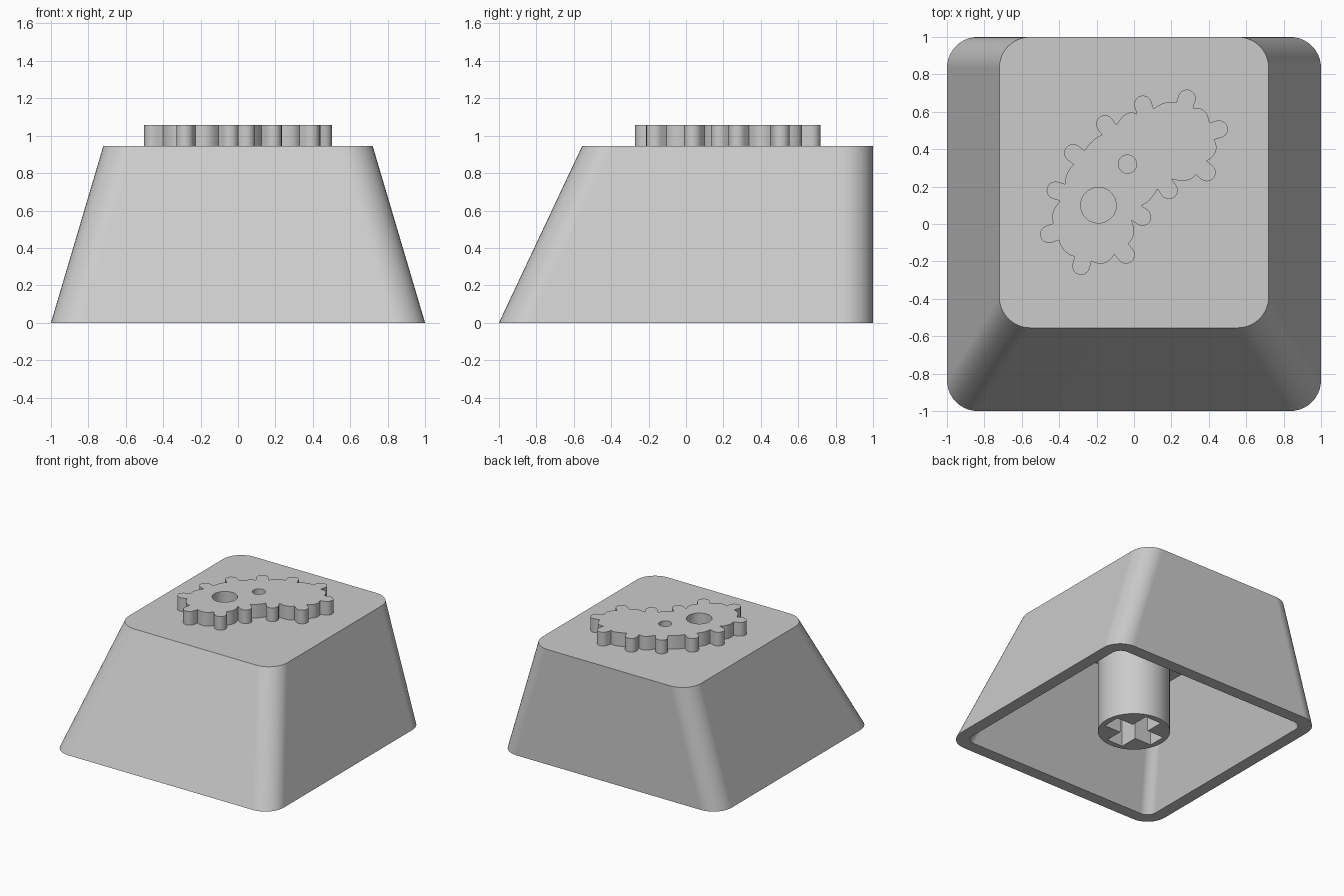
import bpy, bmesh
from math import sin, cos, pi, radians
from mathutils import Vector

if "Cube" in bpy.data.objects:
    bpy.data.objects.remove(bpy.data.objects["Cube"], do_unlink=True)

grey = bpy.data.materials.new("light_grey")
grey.use_nodes = True
COLOUR = (0.6, 0.6, 0.6, 1)
grey.diffuse_color = COLOUR
grey.node_tree.nodes["Principled BSDF"].inputs["Base Color"].default_value = COLOUR


def finish(obj):
    """Clean the mesh, colour it and smooth the gentle edges."""
    bm = bmesh.new()
    bm.from_mesh(obj.data)
    bmesh.ops.remove_doubles(bm, verts=bm.verts, dist=0.0001)
    bmesh.ops.recalc_face_normals(bm, faces=bm.faces)
    bm.to_mesh(obj.data)
    bm.free()
    obj.data.materials.clear()
    obj.data.materials.append(grey)
    bpy.ops.object.select_all(action='DESELECT')
    obj.select_set(True)
    bpy.context.view_layer.objects.active = obj
    bpy.ops.object.shade_smooth_by_angle(angle=radians(30))


def arc(centre, radius, start, sweep, steps):
    angles = [start + sweep * i / steps for i in range(steps + 1)]
    return [Vector((centre[0] + radius * cos(a), centre[1] + radius * sin(a))) for a in angles]


def circle(centre, radius, steps=48):
    return arc(centre, radius, 0, 2 * pi, steps)[:-1]


def extrude_outlines(name, outlines, bottom, top):
    """Extrude a flat outline; any further outlines become holes."""
    curve = bpy.data.curves.new(name, 'CURVE')
    curve.dimensions = '2D'
    curve.fill_mode = 'BOTH'
    curve.extrude = (top - bottom) / 2
    for outline in outlines:
        spline = curve.splines.new('POLY')
        spline.points.add(len(outline) - 1)
        for point, p in zip(spline.points, outline):
            point.co = (p[0], p[1], 0, 1)
        spline.use_cyclic_u = True
    obj = bpy.data.objects.new(name, curve)
    bpy.context.collection.objects.link(obj)
    bpy.ops.object.select_all(action='DESELECT')
    obj.select_set(True)
    bpy.context.view_layer.objects.active = obj
    bpy.ops.object.convert(target='MESH')
    obj = bpy.context.view_layer.objects.active
    obj.location.z = (bottom + top) / 2
    finish(obj)
    return obj


def rounded_loop(bm, half_width, front, back, radius, z):
    x, y0, y1 = half_width - radius, front + radius, back - radius
    corners = [(x, y1), (-x, y1), (-x, y0), (x, y0)]
    return [bm.verts.new((p.x, p.y, z)) for i, c in enumerate(corners)
            for p in arc(c, radius, i * pi / 2, pi / 2, 10)]


# Hollow cap: tapered outer wall, flat top, rim and inner cavity
TOP, CEILING = 0.945, 0.845
bm = bmesh.new()
loops = [rounded_loop(bm, 0.72, -0.555, 1, 0.165, TOP),
         rounded_loop(bm, 1, -1, 1, 0.165, 0),
         rounded_loop(bm, 0.9, -0.9, 0.9, 0.08, 0),
         rounded_loop(bm, 0.65, -0.5, 0.9, 0.08, CEILING)]
for a, b in zip(loops, loops[1:]):
    for i in range(len(a)):
        j = (i + 1) % len(a)
        bm.faces.new((a[i], a[j], b[j], b[i]))
bm.faces.new(loops[0])
bm.faces.new(loops[-1])
mesh = bpy.data.meshes.new("cap_shell")
bm.to_mesh(mesh)
bm.free()
shell = bpy.data.objects.new("cap_shell", mesh)
bpy.context.collection.objects.link(shell)
finish(shell)
shell.modifiers.new("flat_walls", 'WEIGHTED_NORMAL').keep_sharp = True

# Stem with a cross-shaped socket, solid above the socket
LONG, SLIM = 0.225, 0.073
cross = []
for turn in range(4):
    c, s = cos(turn * pi / 2), sin(turn * pi / 2)
    for x, y in ((LONG, -SLIM), (LONG, SLIM), (SLIM, SLIM)):
        cross.append((x * c - y * s, x * s + y * c))
SOCKET_TOP = 0.45
extrude_outlines("stem_socket", [circle((0, 0), 0.272), cross], 0.01, SOCKET_TOP)
extrude_outlines("stem_post", [circle((0, 0), 0.272)], SOCKET_TOP, CEILING + 0.01)

# Toothed emblem: tooth tip centres, and the body edge after each, clockwise
teeth = [(.283, .672), (.455, .507), (.39, .275), (.187, .18), (.045, .037), (-.043, -.165),
         (-.283, -.225), (-.455, -.055), (-.42, .18), (-.326, .38), (-.155, .535), (.048, .64)]
gaps = [(.374, .607), (.438, .388), (.283, .233), (.085, .13), (0, -.05), (-.16, -.21),
        (-.37, -.145), (-.433, .065), (-.358, .27), (-.215, .45), (-.04, .59), (.17, .65)]
teeth = [Vector(t) for t in teeth]
gaps = [Vector(g) for g in gaps]
TOOTH, NECK = 0.047, 0.04

shapes = []
for i, tip in enumerate(teeth):
    chord = (teeth[(i + 1) % len(teeth)] - teeth[i - 1]).normalized()
    out = Vector((-chord.y, chord.x))
    shape = [tip - chord * TOOTH - out * NECK]
    for k in range(11):
        a = pi * k / 10
        shape.append(tip - chord * TOOTH * cos(a) + out * TOOTH * sin(a))
    shape.append(tip + chord * TOOTH - out * NECK)
    shapes.append(shape)

outline = []
for i, shape in enumerate(shapes):
    outline += shape
    start, end = shape[-1], shapes[(i + 1) % len(shapes)][0]
    handle = gaps[i] * 2 - (start + end) / 2
    for k in range(1, 6):
        t = k / 6
        outline.append(start * (1 - t) ** 2 + handle * 2 * t * (1 - t) + end * t * t)

holes = [circle((-0.19, 0.1), 0.095), circle((-0.035, 0.32), 0.049, 32)]
extrude_outlines("toothed_emblem", [outline] + holes, TOP - 0.005, 1.057)
